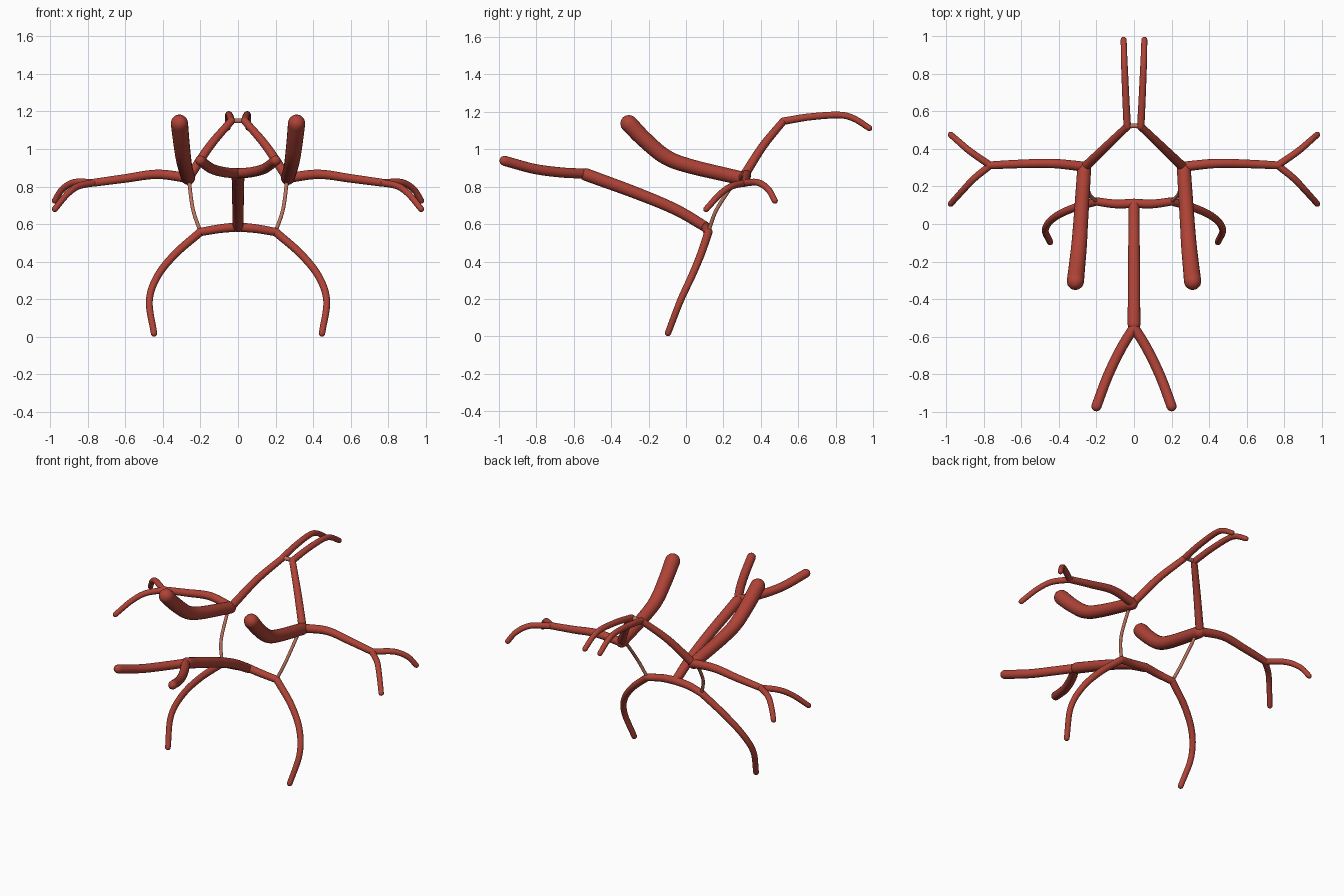
import bpy, bmesh, math
from mathutils import Vector

if "Cube" in bpy.data.objects:
    bpy.data.objects.remove(bpy.data.objects["Cube"])

SIDES = 20
STEPS = 9


def material(name, rgb):
    m = bpy.data.materials.new(name)
    m.diffuse_color = (*rgb, 1)
    m.use_nodes = True
    m.node_tree.nodes["Principled BSDF"].inputs["Base Color"].default_value = m.diffuse_color
    return m


RED = material("artery red", (0.43, 0.056, 0.038))
TAN = material("communicating artery tan", (0.50, 0.17, 0.11))


def smooth_path(pts):
    """Catmull-Rom curve through the control points."""
    p = [pts[0] * 2 - pts[1]] + pts + [pts[-1] * 2 - pts[-2]]
    out = []
    for i in range(1, len(p) - 2):
        a, b, c, d = p[i - 1:i + 3]
        for k in range(STEPS):
            t = k / STEPS
            out.append(0.5 * (2 * b + (c - a) * t + (2 * a - 5 * b + 4 * c - d) * t ** 2
                              + (3 * b - a - 3 * c + d) * t ** 3))
    out.append(pts[-1])
    return out


def vessel(name, pts, r0, r1, mat=RED, side=1):
    """Tapered tube with rounded ends along a smooth path."""
    path = smooth_path([Vector((x * side, y, z)) for x, y, z in pts])
    n = len(path)
    tang = [(path[min(i + 1, n - 1)] - path[max(i - 1, 0)]).normalized() for i in range(n)]
    rings = [(path[i], tang[i], r0 + (r1 - r0) * i / (n - 1)) for i in range(n)]
    angles = [math.radians(a) for a in (22, 45, 66, 82)]
    start = [(path[0] - tang[0] * r0 * math.sin(a), tang[0], r0 * math.cos(a)) for a in reversed(angles)]
    end = [(path[-1] + tang[-1] * r1 * math.sin(a), tang[-1], r1 * math.cos(a)) for a in angles]
    bm = bmesh.new()
    u = tang[0].orthogonal().normalized()
    prev = None
    loops = []
    for c, t, r in start + rings + end:
        u = (u - t * u.dot(t)).normalized()
        v = t.cross(u)
        ring = [bm.verts.new(c + r * (u * math.cos(k * math.tau / SIDES) + v * math.sin(k * math.tau / SIDES)))
                for k in range(SIDES)]
        if prev:
            for k in range(SIDES):
                j = (k + 1) % SIDES
                bm.faces.new((prev[k], prev[j], ring[j], ring[k]))
        prev = ring
        loops.append(ring)
    bm.faces.new(list(reversed(loops[0])))
    bm.faces.new(loops[-1])
    for f in bm.faces:
        f.smooth = True
    me = bpy.data.meshes.new(name)
    bm.to_mesh(me)
    bm.free()
    me.materials.append(mat)
    ob = bpy.data.objects.new(name, me)
    bpy.context.collection.objects.link(ob)
    return ob


# Midline trunk and the small front bridge
vessel("basilar_trunk", [(0, 0.105, 0.585), (0, -0.05, 0.675), (0, -0.25, 0.76), (0, -0.535, 0.865)], 0.028, 0.034)
vessel("front_bridge", [(-0.04, 0.52, 1.15), (0, 0.523, 1.15), (0.04, 0.52, 1.15)], 0.013, 0.013, TAN)

# Paired vessels: name, path on the +x side, start and end radius, material
PAIRS = [
    ("vertebral", [(0, -0.55, 0.87), (0.07, -0.665, 0.876), (0.14, -0.81, 0.895), (0.2, -0.97, 0.938)],
     0.027, 0.027, RED),
    ("posterior_root", [(0, 0.11, 0.585), (0.1, 0.107, 0.575), (0.2, 0.12, 0.558)], 0.025, 0.022, RED),
    ("posterior_cerebral", [(0.2, 0.12, 0.558), (0.335, 0.08, 0.44), (0.43, 0.03, 0.32),
                            (0.472, -0.03, 0.19), (0.447, -0.096, 0.018)], 0.022, 0.017, RED),
    ("side_bridge", [(0.2, 0.12, 0.56), (0.24, 0.165, 0.68), (0.262, 0.27, 0.84)], 0.010, 0.010, TAN),
    ("carotid", [(0.312, -0.305, 1.137), (0.303, -0.22, 1.05), (0.292, -0.11, 0.96),
                 (0.283, 0.02, 0.91), (0.265, 0.295, 0.845)], 0.046, 0.037, RED),
    ("middle_cerebral", [(0.262, 0.305, 0.845), (0.43, 0.322, 0.865), (0.6, 0.32, 0.843), (0.77, 0.312, 0.82)],
     0.027, 0.021, RED),
    ("middle_back_branch", [(0.765, 0.312, 0.82), (0.87, 0.385, 0.822), (0.935, 0.44, 0.785), (0.975, 0.475, 0.725)],
     0.019, 0.016, RED),
    ("middle_front_branch", [(0.765, 0.312, 0.82), (0.85, 0.243, 0.802), (0.91, 0.18, 0.758), (0.975, 0.108, 0.68)],
     0.019, 0.016, RED),
    ("anterior_root", [(0.26, 0.305, 0.85), (0.15, 0.41, 1.015), (0.035, 0.52, 1.15)], 0.025, 0.02, RED),
    ("anterior_cerebral", [(0.036, 0.52, 1.15), (0.043, 0.66, 1.173), (0.05, 0.82, 1.183),
                           (0.053, 0.9, 1.163), (0.055, 0.98, 1.113)], 0.02, 0.016, RED),
]
for side, label in ((1, "right"), (-1, "left")):
    for name, pts, r0, r1, mat in PAIRS:
        vessel(f"{label}_{name}", pts, r0, r1, mat, side)
